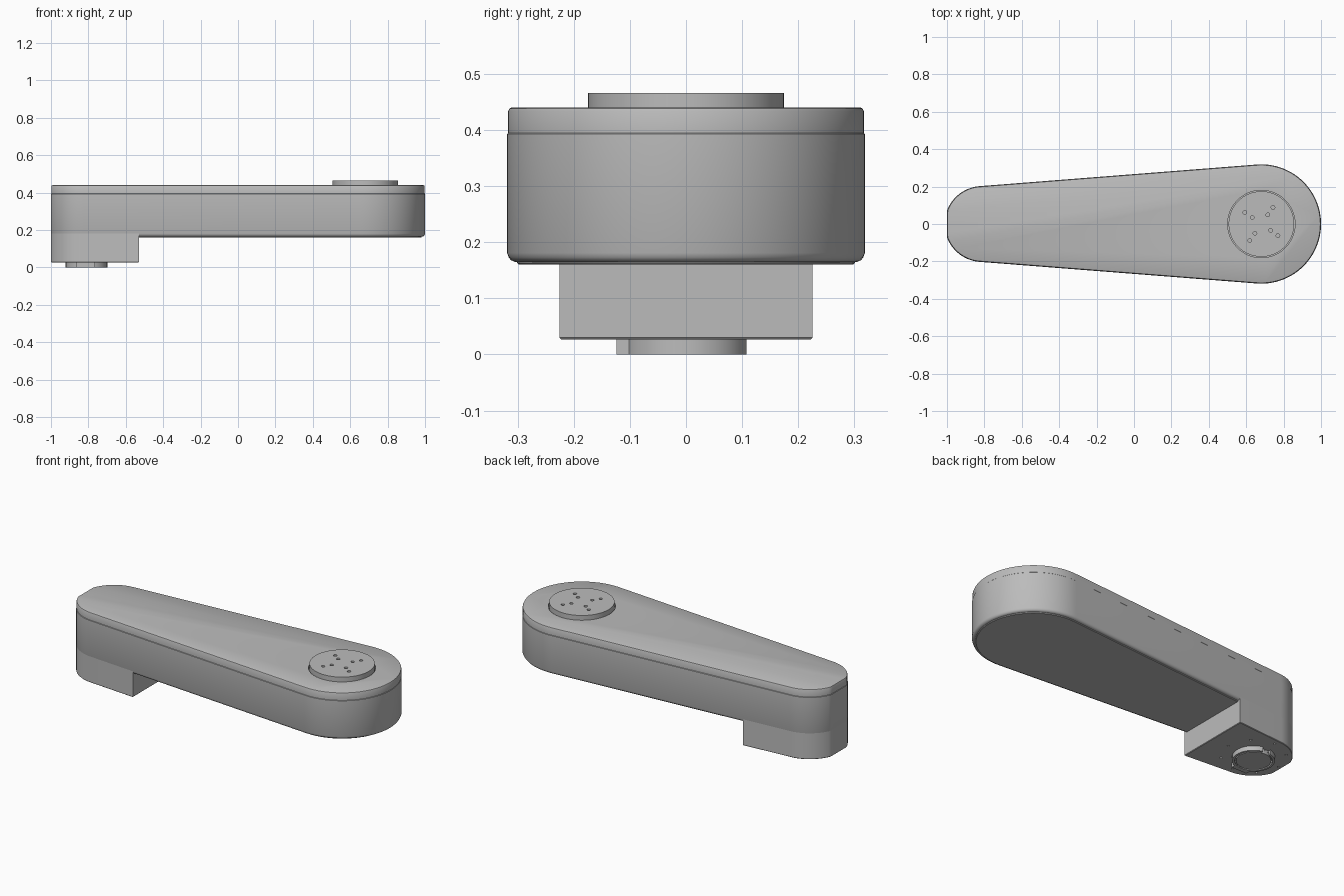
import bpy, bmesh, math
from mathutils import Matrix, Vector

if "Cube" in bpy.data.objects:
    bpy.data.objects.remove(bpy.data.objects["Cube"], do_unlink=True)

grey = bpy.data.materials.new("plain grey")
grey.use_nodes = True
grey.diffuse_color = (0.5, 0.5, 0.5, 1)
grey.node_tree.nodes["Principled BSDF"].inputs["Base Color"].default_value = (0.5, 0.5, 0.5, 1)

SMALL_X, SMALL_R = -0.81, 0.203      # narrow end of the arm
BIG_X, BIG_R = 0.681, 0.319          # wide end of the arm
TILT = math.asin((BIG_R - SMALL_R) / (BIG_X - SMALL_X))
BLOCK_END = -0.53


def arc(cx, r, start, end, steps):
    angles = [start + (end - start) * i / steps for i in range(steps + 1)]
    return [(cx + r * math.cos(a), r * math.sin(a)) for a in angles]


def arm_outline(inset):
    a = math.pi / 2 + TILT
    big = arc(BIG_X, BIG_R - inset, -a, a, 64)
    small = arc(SMALL_X, SMALL_R - inset, a, 2 * math.pi - a, 48)
    return big + [(max(x, inset - 1), y) for x, y in small]


def block_outline(inset):
    a = math.pi / 2 + TILT
    small = arc(SMALL_X, SMALL_R - inset, a, 2 * math.pi - a, 48)
    x = BLOCK_END - inset
    y = small[0][1] + (x - small[0][0]) * math.tan(TILT)
    return [(x, -y), (x, y)] + [(max(px, inset - 1), py) for px, py in small]


def finish(name, bm):
    bmesh.ops.recalc_face_normals(bm, faces=bm.faces)
    mesh = bpy.data.meshes.new(name)
    bm.to_mesh(mesh)
    bm.free()
    mesh.materials.append(grey)
    obj = bpy.data.objects.new(name, mesh)
    bpy.context.collection.objects.link(obj)
    return obj


def loft(name, outline, layers):
    """Stack inset copies of an outline, given as (z, inset) pairs."""
    bm = bmesh.new()
    rings = [[bm.verts.new((x, y, z)) for x, y in outline(d)] for z, d in layers]
    n = len(rings[0])
    for low, high in zip(rings, rings[1:]):
        for i in range(n):
            j = (i + 1) % n
            bm.faces.new((low[i], low[j], high[j], high[i]))
    bm.faces.new(rings[0][::-1])
    bm.faces.new(rings[-1])
    return finish(name, bm)


def cylinders(name, centres, r, z0, z1, sides):
    bm = bmesh.new()
    for x, y in centres:
        bmesh.ops.create_cone(bm, cap_ends=True, segments=sides, radius1=r, radius2=r,
                              depth=z1 - z0, matrix=Matrix.Translation((x, y, (z0 + z1) / 2)))
    return finish(name, bm)


def box(name, x, y, z):
    bm = bmesh.new()
    bmesh.ops.create_cube(bm, size=1)
    for v in bm.verts:
        v.co = Vector([(lo + hi) / 2 + c * (hi - lo) for c, (lo, hi) in zip(v.co, (x, y, z))])
    return finish(name, bm)


def apply_boolean(obj, tool, operation="DIFFERENCE"):
    mod = obj.modifiers.new("boolean", "BOOLEAN")
    mod.operation, mod.object, mod.solver = operation, tool, "EXACT"
    bpy.context.view_layer.objects.active = obj
    bpy.ops.object.modifier_apply(modifier=mod.name)
    bpy.data.objects.remove(tool, do_unlink=True)


def ring_points(cx, r, count, offset):
    return [(cx + r * math.cos(offset + math.tau * i / count),
             r * math.sin(offset + math.tau * i / count)) for i in range(count)]


# Arm housing, lid and bottom cover
body = loft("arm_housing", arm_outline,
            [(0.165, 0.014), (0.168, 0.007), (0.173, 0.003), (0.181, 0), (0.393, 0), (0.395, 0.002)])
lid = loft("arm_lid", arm_outline,
           [(0.395, 0.002), (0.434, 0.002), (0.438, 0.004), (0.44, 0.008)])
cover = loft("bottom_cover", arm_outline, [(0.16, 0.021), (0.163, 0.018), (0.17, 0.018)])

# Mounting block under the narrow end, with a ring of screw holes
block = loft("mounting_block", block_outline, [(0.027, 0.003), (0.03, 0), (0.181, 0)])
apply_boolean(block, cylinders("screw_cutter", ring_points(SMALL_X, 0.17, 8, 0),
                               0.007, 0, 0.05, 12))

# Round output disc sitting in a clearance recess of the lid
apply_boolean(lid, cylinders("recess_cutter", [(BIG_X, 0)], 0.18, 0.42, 0.5, 96))
disc = cylinders("output_disc", [(BIG_X, 0)], 0.175, 0.41, 0.466, 96)
pins = ring_points(BIG_X, 0.108, 4, math.radians(55)) + ring_points(BIG_X, 0.06, 4, math.radians(55))
apply_boolean(disc, cylinders("pin_cutter", pins, 0.01, 0.44, 0.5, 20))

# Connector below the block: collar with key tab and notch, around a hub
collar = cylinders("connector_collar", [(SMALL_X, 0)], 0.111, 0, 0.04, 64)
apply_boolean(collar, box("key_tab", (-0.865, -0.765), (-0.124, -0.05), (0, 0.04)), "UNION")
apply_boolean(collar, box("notch_cutter", (-0.835, -0.785), (0.092, 0.15), (-0.01, 0.027)))
apply_boolean(collar, cylinders("bore_cutter", [(SMALL_X, 0)], 0.098, -0.01, 0.02, 64))
hub = cylinders("connector_hub", [(SMALL_X, 0)], 0.092, 0.001, 0.04, 64)

# Smooth the curved walls, keeping rims sharp
bpy.ops.object.select_all(action="DESELECT")
for obj in (body, lid, cover, block, disc, collar, hub):
    obj.select_set(True)
    bpy.context.view_layer.objects.active = obj
bpy.ops.object.shade_smooth_by_angle(angle=math.radians(30))
